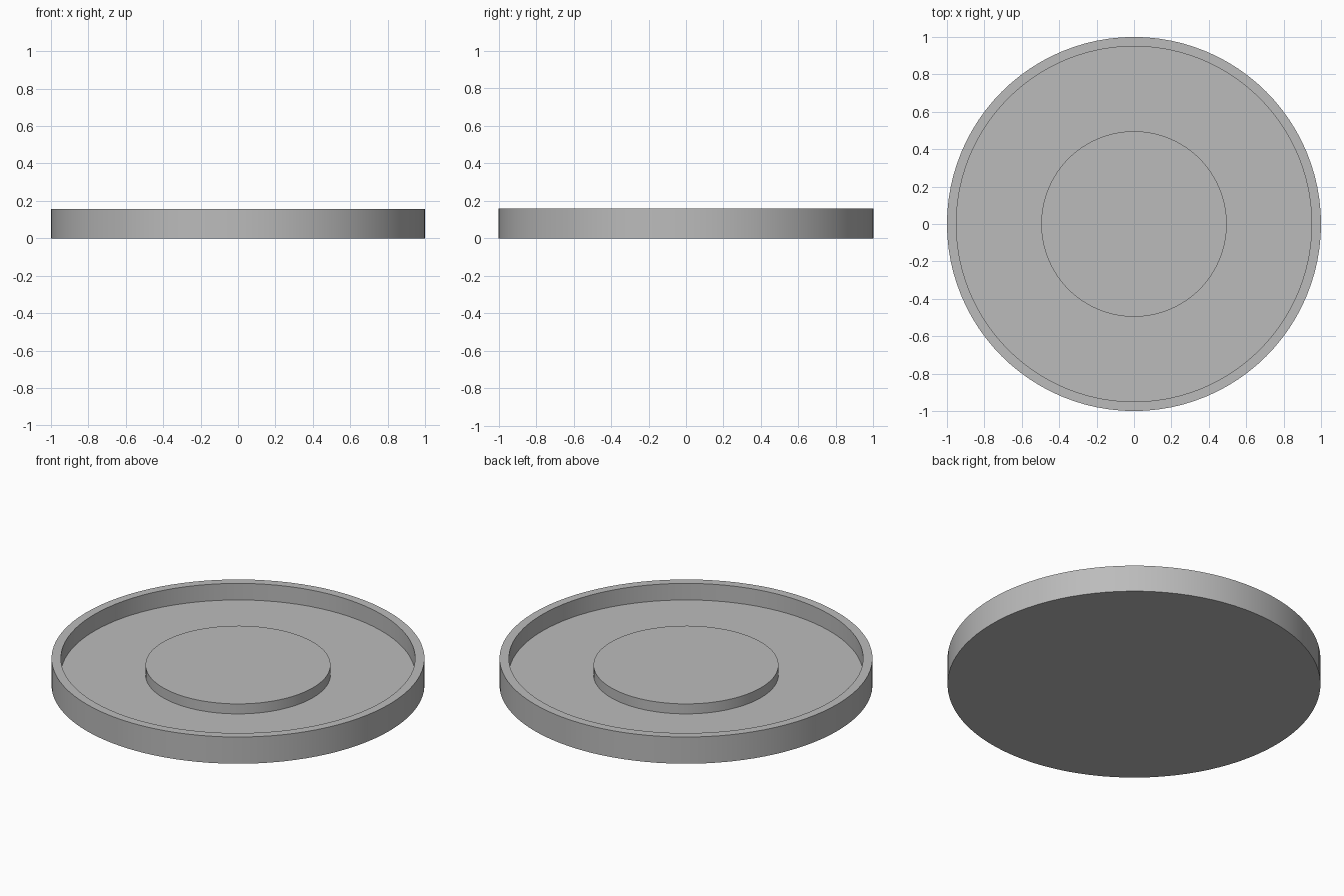
import bpy
import bmesh
from math import radians

SEGMENTS = 96

cube = bpy.data.objects.get("Cube")
if cube:
    bpy.data.objects.remove(cube, do_unlink=True)

# Single plain grey
grey = bpy.data.materials.new("plain grey")
grey.use_nodes = True
colour = (0.5, 0.5, 0.5, 1)
grey.diffuse_color = colour
grey.node_tree.nodes["Principled BSDF"].inputs["Base Color"].default_value = colour


def lathe(name, profile):
    """Spin a (radius, height) profile around z into a closed solid."""
    bm = bmesh.new()
    verts = [bm.verts.new((r, 0, z)) for r, z in profile]
    edges = [bm.edges.new(pair) for pair in zip(verts, verts[1:])]
    bmesh.ops.spin(bm, geom=verts + edges, cent=(0, 0, 0), axis=(0, 0, 1),
                   angle=radians(360), steps=SEGMENTS, use_merge=True)
    bmesh.ops.remove_doubles(bm, verts=bm.verts, dist=0.0001)
    bmesh.ops.recalc_face_normals(bm, faces=bm.faces)
    mesh = bpy.data.meshes.new(name)
    bm.to_mesh(mesh)
    bm.free()
    mesh.materials.append(grey)
    obj = bpy.data.objects.new(name, mesh)
    bpy.context.collection.objects.link(obj)
    bpy.ops.object.select_all(action="DESELECT")
    obj.select_set(True)
    bpy.context.view_layer.objects.active = obj
    bpy.ops.object.shade_smooth_by_angle(angle=radians(30))
    return obj


# Shallow round tray with a raised rim and a stepped centre, in one solid
lathe("round_tray", [
    (0, 0), (1, 0), (1, 0.158),            # base and outer wall
    (0.95, 0.158), (0.95, 0.06),           # rim and inner wall
    (0.496, 0.06), (0.496, 0.119), (0, 0.119),  # floor and raised centre
])
